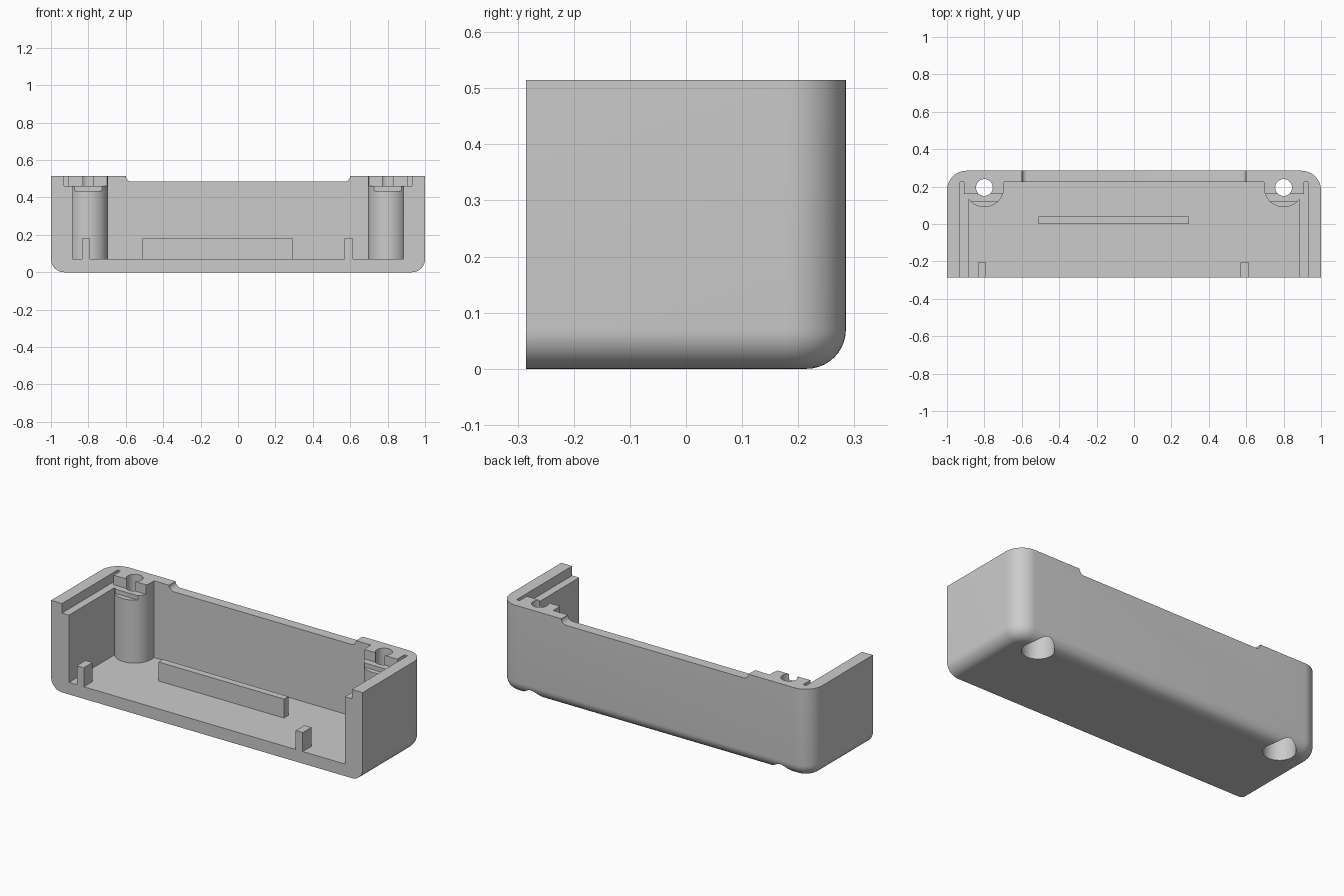
import bpy
import bmesh
from math import sin, cos, pi, radians

cube = bpy.data.objects.get("Cube")
if cube:
    bpy.data.objects.remove(cube)

grey = bpy.data.materials.new("light grey plastic")
grey.use_nodes = True
colour = (0.6, 0.6, 0.6, 1)
grey.diffuse_color = colour
grey.node_tree.nodes["Principled BSDF"].inputs["Base Color"].default_value = colour

TOP, FRONT, BACK = 0.515, -0.285, 0.285
FLOOR, INNER_X, INNER_Y = 0.07, 0.885, 0.225
LIP_X, LIP_Z = 0.93, 0.46
POST_X, POST_Y, POST_R = 0.8, 0.195, 0.105


def loft(name, rings):
    """Closed solid through a stack of matching point rings."""
    bm = bmesh.new()
    loops = [[bm.verts.new(p) for p in ring] for ring in rings]
    n = len(loops[0])
    for a, b in zip(loops, loops[1:]):
        for i in range(n):
            j = (i + 1) % n
            bm.faces.new((a[i], a[j], b[j], b[i]))
    bm.faces.new(loops[0][::-1])
    bm.faces.new(loops[-1])
    bmesh.ops.recalc_face_normals(bm, faces=bm.faces)
    mesh = bpy.data.meshes.new(name)
    bm.to_mesh(mesh)
    bm.free()
    mesh.materials.append(grey)
    obj = bpy.data.objects.new(name, mesh)
    bpy.context.collection.objects.link(obj)
    return obj


def prism(name, outline, z0, z1):
    return loft(name, [[(x, y, z) for x, y in outline] for z in (z0, z1)])


def box(name, x0, x1, y0, y1, z0, z1):
    return prism(name, [(x0, y0), (x1, y0), (x1, y1), (x0, y1)], z0, z1)


def arc(cx, cy, r, a0, a1, steps):
    angles = [radians(a0 + (a1 - a0) * i / steps) for i in range(steps + 1)]
    return [(cx + r * cos(a), cy + r * sin(a)) for a in angles]


def combine(target, tool, operation="DIFFERENCE"):
    mod = target.modifiers.new("combine", "BOOLEAN")
    mod.operation = operation
    mod.solver = "EXACT"
    mod.object = tool
    bpy.context.view_layer.objects.active = target
    bpy.ops.object.modifier_apply(modifier=mod.name)
    bpy.data.objects.remove(tool)


# Outer block: rounded back corners, rolled bottom edge, oversize top and front
def shell_ring(inset, z):
    r = 0.105 - inset
    cx, cy = 1 - 0.105, BACK - 0.105
    pts = [(-1 + inset, FRONT - 0.05), (1 - inset, FRONT - 0.05)]
    pts += arc(cx, cy, r, 0, 90, 12) + arc(-cx, cy, r, 90, 180, 12)
    return [(x, y, z) for x, y in pts]


roll = 0.07
rings = []
for i in range(11):
    a = i / 10 * pi / 2
    rings.append(shell_ring(roll * (1 - sin(a)), roll * (1 - cos(a))))
rings.append(shell_ring(0, TOP + 0.05))
housing = loft("housing", rings)

# Open cavity and the slim corner grooves
combine(housing, box("cavity", -INNER_X, INNER_X, -1, INNER_Y, FLOOR, 1))
for s in (-1, 1):
    xs = sorted((s * 0.91, s * LIP_X))
    combine(housing, box("groove", *xs, -1, INNER_Y, LIP_Z, 1))

# Screw posts merged into the back corners
for s in (-1, 1):
    cx = s * POST_X
    outline = arc(cx, POST_Y, POST_R, 180, 360, 24)
    outline += [(cx + POST_R, 0.25), (cx - POST_R, 0.25)]
    combine(housing, prism("post", outline, 0.05, TOP + 0.05), "UNION")

# Stepped ledges along the rim and post tops, then flush top and front
combine(housing, box("rim_ledge", -LIP_X, LIP_X, -1, 0.16, LIP_Z, 1))
combine(housing, box("post_ledge", -INNER_X, INNER_X, -1, 0.12, 0.435, 1))
combine(housing, box("top_trim", -2, 2, -2, 2, TOP, 2))
combine(housing, box("front_trim", -2, 2, -2, FRONT, -1, 2))

# Shallow dip in the back wall with curved ends
dip = [(-0.6, 0.6)] + arc(-0.57, TOP, 0.03, 180, 270, 8)
dip += arc(0.57, TOP, 0.03, 270, 360, 8) + [(0.6, 0.6)]
combine(housing, loft("dip", [[(x, y, z) for x, z in dip] for y in (0.17, 0.4)]))

# Screw holes with wide recesses from below
for s in (-1, 1):
    for r, z0, z1 in ((0.085, -0.1, 0.38), (0.045, 0.3, 1)):
        hole = arc(s * POST_X, POST_Y, r, 0, 352.5, 47)
        combine(housing, prism("hole", hole, z0, z1))

# Floor rib and front locating pegs
parts = [housing, box("floor_rib", -0.51, 0.295, 0, 0.04, FLOOR, 0.18)]
for name, x in (("right_peg", -0.835), ("left_peg", 0.57)):
    parts.append(box(name, x, x + 0.045, FRONT, -0.205, FLOOR, 0.18))

# Smooth the rounded faces, keep edges crisp
bpy.ops.object.select_all(action="DESELECT")
for obj in parts:
    obj.select_set(True)
bpy.context.view_layer.objects.active = housing
bpy.ops.object.shade_smooth_by_angle(angle=radians(30))
